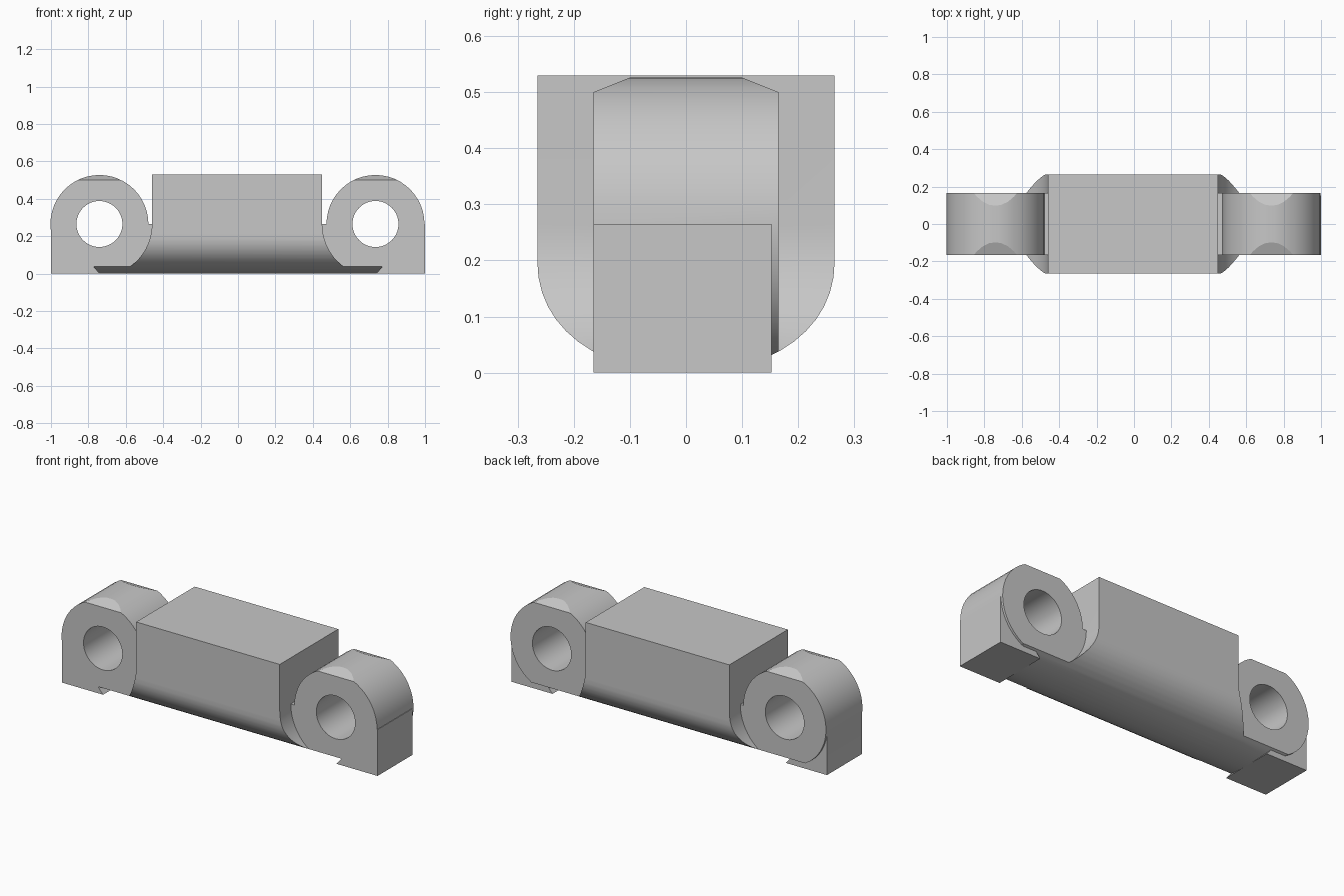
import bpy, bmesh, math

cube = bpy.data.objects.get("Cube")
if cube:
    bpy.data.objects.remove(cube, do_unlink=True)

HALF_W, EAR_W, HEIGHT = 0.265, 0.165, 0.53
MID_Z, EAR_X, EAR_R, HOLE_R = 0.265, 0.738, 0.262, 0.123

grey = bpy.data.materials.new("light grey")
grey.use_nodes = True
grey.diffuse_color = (0.57, 0.57, 0.57, 1)
grey.node_tree.nodes["Principled BSDF"].inputs["Base Color"].default_value = grey.diffuse_color


def prism(name, outline, axis, start, end):
    """Extrude a 2D outline: (x, z) along y or (y, z) along x."""
    bm = bmesh.new()
    place = (lambda a, b: (a, start, b)) if axis == "y" else (lambda a, b: (start, a, b))
    face = bm.faces.new([bm.verts.new(place(a, b)) for a, b in outline])
    moved = bmesh.ops.extrude_face_region(bm, geom=[face])["geom"]
    shift = (0, end - start, 0) if axis == "y" else (end - start, 0, 0)
    bmesh.ops.translate(bm, vec=shift, verts=[v for v in moved if isinstance(v, bmesh.types.BMVert)])
    bmesh.ops.recalc_face_normals(bm, faces=bm.faces)
    mesh = bpy.data.meshes.new(name)
    bm.to_mesh(mesh)
    bm.free()
    mesh.materials.append(grey)
    obj = bpy.data.objects.new(name, mesh)
    bpy.context.collection.objects.link(obj)
    return obj


def combine(obj, tool, operation):
    """Apply a boolean and discard its tool."""
    mod = obj.modifiers.new("boolean", "BOOLEAN")
    mod.operation, mod.solver, mod.object = operation, "EXACT", tool
    bpy.context.view_layer.objects.active = obj
    bpy.ops.object.modifier_apply(modifier=mod.name)
    bpy.data.objects.remove(tool, do_unlink=True)


def arc(cx, cz, r, first, last, count):
    angles = [math.radians(first + (last - first) * i / count) for i in range(count + 1)]
    return [(cx + r * math.cos(a), cz + r * math.sin(a)) for a in angles]


def circle(cx, r):
    return arc(cx, MID_Z, r, 0, 360, 48)[:-1]


# rounded underside shared by the body and the ears
belly = []
for i in range(25):
    a = math.pi * i / 24
    c, s = math.cos(a), math.sin(a)
    belly.append((-HALF_W * math.copysign(abs(c) ** 0.93, c), 0.2 * (1 - abs(s) ** 0.93)))

# main body
body = prism("hinge_block", belly + [(HALF_W, HEIGHT), (-HALF_W, HEIGHT)], "x", -0.6, 0.6)

for side in (-1, 1):
    cx = side * EAR_X - 0.003
    wall = side * 0.455 - 0.005

    # clearance around the ear: straight above, round below
    reach = abs(cx - wall)
    gap = arc(cx, MID_Z, reach, 180, 360, 32) + [(cx + reach, 0.7), (cx - reach, 0.7)]
    combine(body, prism("clearance", gap, "y", -0.4, 0.4), "DIFFERENCE")

    # ear disc joined to the body by a low web
    ear = prism("ear", circle(cx, EAR_R), "y", -EAR_W, EAR_W)
    inner, outer = side * 0.4, side * 0.755
    web = [(inner, -0.05), (outer, -0.05), (outer, MID_Z), (inner, MID_Z)]
    combine(ear, prism("web", web, "y", -EAR_W, EAR_W), "UNION")

    # trim the ear to the rounded belly and the bevelled crown
    crown = [(HALF_W, 0.45), (EAR_W, 0.5), (0.1, 0.526)]
    trim = belly + crown + [(-y, z) for y, z in reversed(crown)]
    combine(ear, prism("trim", trim, "x", side * 0.3, side * 1.1), "INTERSECT")

    # square foot, set in from the rear face
    foot = [(side * 0.74, 0), (side, 0), (side, MID_Z), (side * 0.77, MID_Z), (side * 0.77, 0.035)]
    combine(ear, prism("foot", foot, "y", -EAR_W, 0.152), "UNION")

    # pin hole
    combine(ear, prism("pin_hole", circle(cx, HOLE_R), "y", -0.4, 0.4), "DIFFERENCE")
    combine(body, ear, "UNION")

# one material slot and smooth curved faces
body.data.materials.clear()
body.data.materials.append(grey)
for face in body.data.polygons:
    face.material_index = 0
bpy.ops.object.select_all(action="DESELECT")
body.select_set(True)
bpy.context.view_layer.objects.active = body
bpy.ops.object.shade_smooth_by_angle(angle=math.radians(20))
